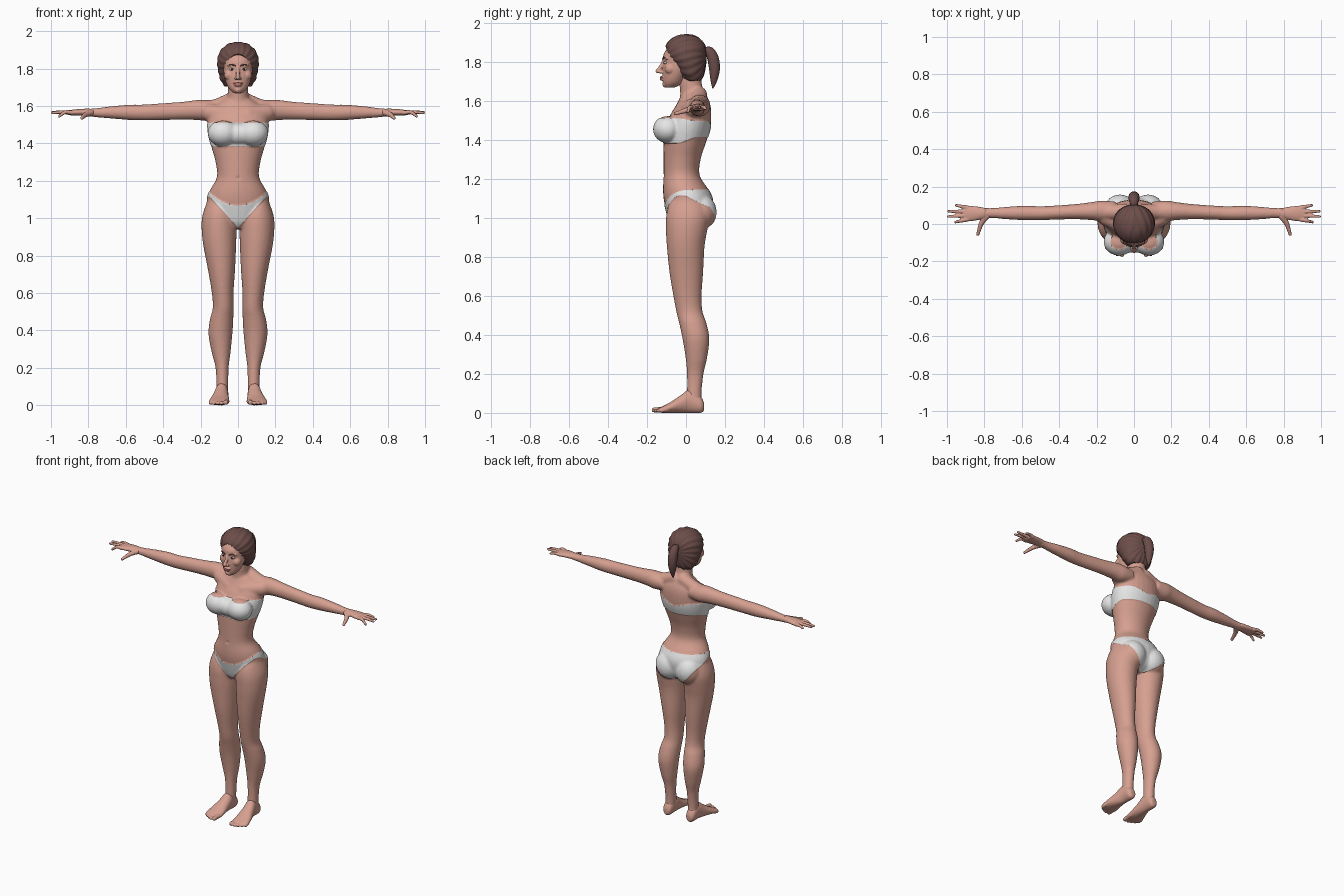
import bpy, bmesh, math
from mathutils import Matrix, Vector

if "Cube" in bpy.data.objects:
    bpy.data.objects.remove(bpy.data.objects["Cube"], do_unlink=True)


def material(name, r, g, b):
    m = bpy.data.materials.new(name)
    m.use_nodes = True
    m.diffuse_color = (r, g, b, 1)
    m.node_tree.nodes["Principled BSDF"].inputs["Base Color"].default_value = (r, g, b, 1)
    return m


skin = material("skin", .67, .35, .28)
cloth = material("white cloth", .78, .79, .78)
brown = material("brown hair", .15, .075, .068)
lip = material("lips", .52, .2, .17)
white = material("eye white", .7, .68, .66)
dark = material("dark iris", .04, .025, .02)


def smooth_rows(rows, steps):
    """Catmull-Rom interpolation of section rows."""
    out = []
    for i in range(len(rows) - 1):
        quad = [rows[max(0, min(len(rows) - 1, i + k))] for k in (-1, 0, 1, 2)]
        for s in range(steps):
            t = s / steps
            out.append([b + .5 * t * (c - a + t * (2*a - 5*b + 4*c - d + t * (3*(b - c) + d - a)))
                        for a, b, c, d in zip(*quad)])
    return out + [list(rows[-1])]


def loft(bm, axis, rows, n=28, steps=5):
    """Skin oval sections; each row is position, then low and high of both cross axes."""
    rings = []
    for t, a0, a1, b0, b1 in smooth_rows(rows, steps):
        ring = []
        for k in range(n):
            ang = math.tau * k / n
            a = (a0 + a1) / 2 + (a1 - a0) / 2 * math.cos(ang)
            b = (b0 + b1) / 2 + (b1 - b0) / 2 * math.sin(ang)
            ring.append(bm.verts.new({"x": (t, a, b), "y": (a, t, b), "z": (a, b, t)}[axis]))
        rings.append(ring)
    for lo, hi in zip(rings, rings[1:]):
        for k in range(n):
            bm.faces.new((lo[k], lo[(k + 1) % n], hi[(k + 1) % n], hi[k]))
    bm.faces.new(rings[0][::-1])
    bm.faces.new(rings[-1])


def sym(rows):
    return [(z, -w, w, y0, y1) for z, w, y0, y1 in rows]


def ball(bm, centre, size):
    m = Matrix.Translation(centre) @ Matrix.Diagonal((*size, 1))
    bmesh.ops.create_uvsphere(bm, u_segments=20, v_segments=12, radius=1, matrix=m)


def tube(bm, *points):
    """Rounded, tapered run through points given as x, y, z, radius."""
    for x, y, z, r in smooth_rows(points, 8):
        ball(bm, (x, y, z), (r, r, r))


def mirror(bm):
    copy = bmesh.ops.duplicate(bm, geom=bm.verts[:] + bm.edges[:] + bm.faces[:])["geom"]
    for v in copy:
        if isinstance(v, bmesh.types.BMVert):
            v.co.x = -v.co.x


def bake(ob):
    dg = bpy.context.evaluated_depsgraph_get()
    mesh = bpy.data.meshes.new_from_object(ob.evaluated_get(dg))
    ob.modifiers.clear()
    ob.data = mesh


def make(name, bm, mats, voxel=0, relax=0):
    """Turn a bmesh into an object, optionally fusing its pieces into one skin."""
    bmesh.ops.recalc_face_normals(bm, faces=bm.faces)
    mesh = bpy.data.meshes.new(name)
    bm.to_mesh(mesh)
    bm.free()
    ob = bpy.data.objects.new(name, mesh)
    bpy.context.collection.objects.link(ob)
    if voxel:
        fuse = ob.modifiers.new("fuse", "REMESH")
        fuse.mode = "VOXEL"
        fuse.voxel_size = voxel
        soft = ob.modifiers.new("soften", "SMOOTH")
        soft.factor, soft.iterations = .5, relax
        bake(ob)
    ob.data.materials.clear()
    for m in mats:
        ob.data.materials.append(m)
    for p in ob.data.polygons:
        p.use_smooth = True
        p.material_index = 0
    return ob


def paint(ob, rule, lift=0):
    """Cut the surface along rule = 0 and give the inside the second material."""
    bm = bmesh.new()
    bm.from_mesh(ob.data)
    value = {v: rule(v.co) for v in bm.verts}
    crossing = [e for e in bm.edges if value[e.verts[0]] * value[e.verts[1]] < 0]
    fresh = []
    for e in crossing:
        a, b = e.verts
        t = value[a] / (value[a] - value[b])
        fresh.append(bmesh.utils.edge_split(e, a, max(.04, min(.96, t)))[1])
    bmesh.ops.connect_verts(bm, verts=fresh)
    bm.normal_update()
    inside = [f for f in bm.faces if rule(f.calc_center_median()) < 0]
    moves = {}
    for f in inside:
        f.material_index = 1
        for v in f.verts:
            moves[v] = v.normal * lift
    for v, d in moves.items():
        v.co += d
    bm.to_mesh(ob.data)
    bm.free()


# Body: limbs are built on the left and mirrored, then torso and neck are added
bm = bmesh.new()
loft(bm, "z", [(.03, .055, .118, 0, .085), (.1, .052, .116, .005, .08), (.2, .05, .12, .005, .09),
               (.28, .04, .14, -.002, .108), (.38, .03, .158, -.018, .12), (.46, .025, .15, -.035, .105),
               (.52, .024, .135, -.05, .085), (.6, .024, .14, -.065, .08), (.72, .016, .16, -.085, .088),
               (.85, .01, .185, -.098, .095), (.93, .008, .194, -.103, .108), (1, .01, .193, -.103, .12),
               (1.06, .03, .176, -.09, .11), (1.12, .05, .15, -.06, .08)])
loft(bm, "x", [(.1, .02, .12, 1.53, 1.62), (.17, .015, .125, 1.52, 1.632), (.22, .02, .118, 1.525, 1.632),
               (.3, .025, .108, 1.527, 1.622), (.4, .024, .1, 1.525, 1.615), (.5, .02, .095, 1.523, 1.608),
               (.58, .02, .098, 1.525, 1.607), (.68, .025, .092, 1.533, 1.598),
               (.76, .032, .085, 1.54, 1.588), (.81, .03, .087, 1.545, 1.585)])
tube(bm, (.03, .065, 1.63, .045), (.12, .065, 1.595, .042), (.19, .065, 1.58, .05))
tube(bm, (.05, -.01, 1.55, .05), (.15, .04, 1.565, .05))
ball(bm, (.075, .075, 1.03), (.085, .08, .09))
ball(bm, (.08, -.095, 1.455), (.08, .072, .068))
mirror(bm)
ball(bm, (0, -.09, 1.45), (.09, .062, .058))
loft(bm, "z", sym([(.945, .06, -.06, .06), (.98, .13, -.085, .115), (1.05, .165, -.105, .135),
                   (1.1, .166, -.115, .135), (1.15, .15, -.118, .112), (1.22, .113, -.115, .07),
                   (1.3, .12, -.115, .075), (1.38, .142, -.115, .1), (1.46, .16, -.11, .125),
                   (1.53, .162, -.08, .13), (1.58, .15, -.05, .125), (1.62, .1, -.03, .11),
                   (1.645, .06, -.02, .1)]))
loft(bm, "z", sym([(1.58, .07, -.035, .1), (1.64, .058, -.03, .09),
                   (1.7, .054, -.035, .08), (1.76, .054, -.03, .08)]))
body = make("body", bm, [skin, cloth], .007, 8)

# Navel dent
for v in body.data.vertices:
    d = (v.co - Vector((0, -.117, 1.215))).length
    if d < .013:
        v.co.y += .008 * (1 - d / .013)


def swimwear(p):
    x, y, z = abs(p.x), p.y, p.z
    t = max(0, min(1, (y + .05) / .11))
    t = t * t * (3 - 2 * t)
    # Briefs: low scooped front, high sides, fuller back
    top = (1 - t) * (1.068 + 3.1 * x * x) + t * 1.145
    low = (1 - t) * (.95 + 1.1 * x) + t * (.945 + 5.5 * x * x)
    briefs = max(z - top, low - z, x - .3)
    # Bandeau: straight front, back edge dipping at the spine
    top = 1.51 - t * (.012 + .03 * max(0, 1 - x / .1))
    band = max(z - top, 1.385 + .03 * t - z, x - .2)
    return min(briefs, band)


paint(body, swimwear, .003)

# Hands
bm = bmesh.new()
loft(bm, "x", [(.79, .032, .085, 1.545, 1.586), (.83, .022, .092, 1.548, 1.585),
               (.87, .015, .097, 1.548, 1.582), (.91, .018, .097, 1.552, 1.576)])
for y, tip_x, tip_y, tip_z in ((.087, .95, .1, 1.56), (.066, .992, .068, 1.567),
                               (.045, .993, .04, 1.563), (.025, .955, .01, 1.545)):
    mid = ((.89 + tip_x) / 2, (y + tip_y) / 2, 1.567, .01)
    tube(bm, (.89, y, 1.564, .0125), mid, (tip_x, tip_y, tip_z, .0075))
tube(bm, (.785, .045, 1.565, .018), (.815, .005, 1.553, .014), (.835, -.055, 1.535, .009))
mirror(bm)
make("hands", bm, [skin], .004, 3)

# Feet with five toes each
bm = bmesh.new()
loft(bm, "y", [(.093, .068, .102, .012, .05), (.075, .056, .117, 0, .085), (.02, .052, .122, 0, .12),
               (-.03, .05, .135, 0, .088), (-.08, .046, .151, 0, .055), (-.12, .046, .157, 0, .034),
               (-.14, .055, .145, .003, .024)])
for x, tip, r in ((.062, -.163, .015), (.086, -.163, .011), (.106, -.155, .011),
                  (.126, -.143, .0105), (.144, -.127, .01)):
    tube(bm, (x, -.1, r + .004, r), (x + .003, tip, r, r * .9))
mirror(bm)
make("feet", bm, [skin], .005, 3)

# Head
bm = bmesh.new()
tube(bm, (.01, -.112, 1.814, .007), (.05, -.098, 1.818, .008))
ball(bm, (.045, -.08, 1.765), (.03, .03, .03))
ball(bm, (.011, -.129, 1.748), (.009, .011, .008))
mirror(bm)
loft(bm, "z", sym([(1.668, .022, -.105, -.06), (1.69, .046, -.117, -.02), (1.72, .062, -.119, 0),
                   (1.76, .074, -.121, .03), (1.8, .079, -.117, .05), (1.84, .08, -.115, .05),
                   (1.88, .074, -.088, .05), (1.92, .05, -.05, .04)]))
ball(bm, (0, -.002, 1.83), (.085, .088, .095))
tube(bm, (0, -.112, 1.808, .009), (0, -.129, 1.775, .01), (0, -.145, 1.753, .0115))
ball(bm, (0, -.122, 1.722), (.026, .014, .006))
ball(bm, (0, -.121, 1.711), (.021, .014, .007))
ball(bm, (0, -.104, 1.686), (.02, .018, .017))
head = make("head", bm, [skin, lip], .0035, 3)
paint(head, lambda p: max((p.x / .025) ** 2 + ((p.z - 1.717) / .0105) ** 2 - 1, (p.y + .09) * 20))

# Eyes and eyebrows
for name, mat, y, size in (("eyeballs", white, -.101, (.016, .013, .008)),
                           ("irises", dark, -.107, (.007, .0085, .007))):
    bm = bmesh.new()
    ball(bm, (.032, y, 1.797), size)
    mirror(bm)
    make(name, bm, [mat])
bm = bmesh.new()
tube(bm, (.015, -.12, 1.815, .0035), (.035, -.114, 1.822, .004), (.056, -.098, 1.815, .003))
mirror(bm)
make("eyebrows", bm, [brown], .002, 2)

# Hair cap with combed grooves and an opening for the face
bm = bmesh.new()
loft(bm, "z", sym([(1.705, .068, 0, .075), (1.73, .09, -.03, .09), (1.78, .105, -.065, .101),
                   (1.83, .111, -.1, .104), (1.88, .102, -.103, .1), (1.915, .077, -.08, .078),
                   (1.935, .045, -.048, .045), (1.941, .012, -.012, .012)]), 112, 9)
core = Vector((0, 0, 1.82))
for v in bm.verts:
    d = v.co - core
    ang = math.atan2(abs(d.x), d.z)
    v.co = core + d * (1 + .016 * math.sin(17 * ang + 45 * d.y))
hair = make("hair", bm, [brown])
bm = bmesh.new()
ball(bm, (0, -.13, 1.77), (.079, .1, .112))
cutter = make("face_opening", bm, [brown])
cutter.hide_render = True
cut = hair.modifiers.new("opening", "BOOLEAN")
cut.operation, cut.object, cut.solver = "DIFFERENCE", cutter, "EXACT"
bake(hair)
bpy.data.objects.remove(cutter, do_unlink=True)

# Ponytail
bm = bmesh.new()
tube(bm, (0, .095, 1.855, .018), (0, .12, 1.855, .024), (0, .138, 1.82, .03), (0, .146, 1.77, .029),
     (0, .144, 1.72, .021), (0, .138, 1.665, .005))
make("ponytail", bm, [brown], .005, 3)
for ob in (hair, head, body):
    bpy.ops.object.select_all(action="DESELECT")
    ob.select_set(True)
    bpy.context.view_layer.objects.active = ob
    bpy.ops.object.shade_smooth_by_angle(angle=math.radians(50))
